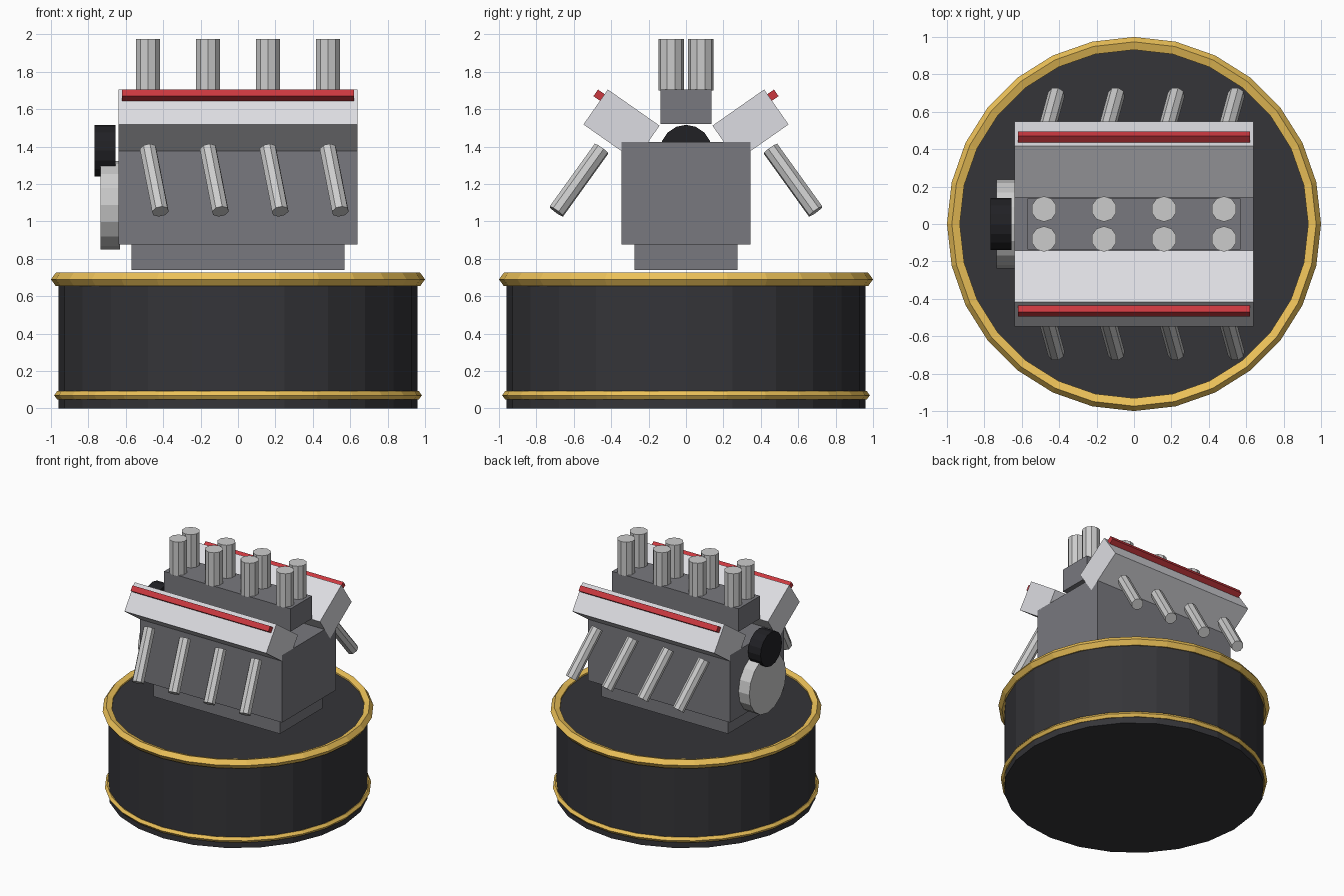
import bpy
from math import radians, sin, cos
from mathutils import Vector

if "Cube" in bpy.data.objects:
    bpy.data.objects.remove(bpy.data.objects["Cube"])


def material(name, rgb):
    m = bpy.data.materials.new(name)
    m.diffuse_color = (*rgb, 1)
    m.use_nodes = True
    m.node_tree.nodes["Principled BSDF"].inputs["Base Color"].default_value = m.diffuse_color
    return m


DARK = material("charcoal", (0.035, 0.035, 0.04))
GOLD = material("gold", (0.85, 0.54, 0.1))
IRON = material("iron", (0.19, 0.19, 0.21))
ALLOY = material("alloy", (0.72, 0.72, 0.76))
STEEL = material("steel", (0.6, 0.6, 0.62))
RED = material("red", (0.6, 0.04, 0.05))
BLACK = material("black", (0.015, 0.015, 0.018))


def finish(name, mat):
    o = bpy.context.object
    o.name = name
    o.data.materials.append(mat)
    return o


def box(name, size, centre, mat, tilt=0):
    bpy.ops.mesh.primitive_cube_add(size=1, location=centre)
    o = finish(name, mat)
    o.scale = size
    o.rotation_euler.x = tilt
    return o


def rod(name, start, end, radius, sides, mat):
    a, b = Vector(start), Vector(end)
    d = b - a
    bpy.ops.mesh.primitive_cylinder_add(vertices=sides, radius=radius,
                                        depth=d.length, location=(a + b) / 2)
    o = finish(name, mat)
    if abs(d.normalized().z) < 0.999:
        o.rotation_euler = d.to_track_quat('Z', 'Y').to_euler()
    return o


def ring(name, major, minor, z):
    bpy.ops.mesh.primitive_torus_add(major_segments=28, minor_segments=5,
                                     major_radius=major, minor_radius=minor,
                                     location=(0, 0, z))
    return finish(name, GOLD)


# Round pedestal with gold trim
rod("pedestal", (0, 0, 0), (0, 0, 0.70), 0.96, 24, DARK)
ring("upper_trim", 0.962, 0.038, 0.69)
ring("lower_trim", 0.96, 0.023, 0.07)

# Engine block, oil pan and intake
box("oil_pan", (1.14, 0.55, 0.137), (0, 0, 0.8085), IRON)
box("engine_block", (1.277, 0.69, 0.548), (0, 0, 1.151), IRON)
box("intake_manifold", (1.14, 0.275, 0.185), (0, 0, 1.6125), IRON)

# Timing cover and pulley on the end
rod("timing_cover", (-0.735, 0, 1.087), (-0.63, 0, 1.087), 0.237, 16, STEEL)
rod("pulley", (-0.767, 0, 1.378), (-0.655, 0, 1.378), 0.138, 16, BLACK)

# Both cylinder banks
TILT = radians(35)
CYLINDERS = [-0.481, -0.16, 0.16, 0.481]
for side, s in (("left", 1), ("right", -1)):
    hy, hz = 0.345, 1.515
    box(f"{side}_head", (1.277, 0.337, 0.228), (0, s * hy, hz), ALLOY, s * TILT)
    # red strip lies on the outer face of the head
    u, v = 0.19, 0.062
    y = hy + u * cos(TILT) - v * sin(TILT)
    z = hz + u * sin(TILT) + v * cos(TILT)
    box(f"{side}_red_strip", (1.24, 0.043, 0.043), (0, s * y, z), RED, s * TILT)
    for i, x in enumerate(CYLINDERS, 1):
        rod(f"{side}_intake_stack_{i}", (x, s * 0.08, 1.70), (x, s * 0.08, 1.975),
            0.068, 10, STEEL)
        rod(f"{side}_exhaust_pipe_{i}", (x, s * 0.452, 1.388),
            (x + 0.066, s * 0.693, 1.053), 0.046, 8, STEEL)
